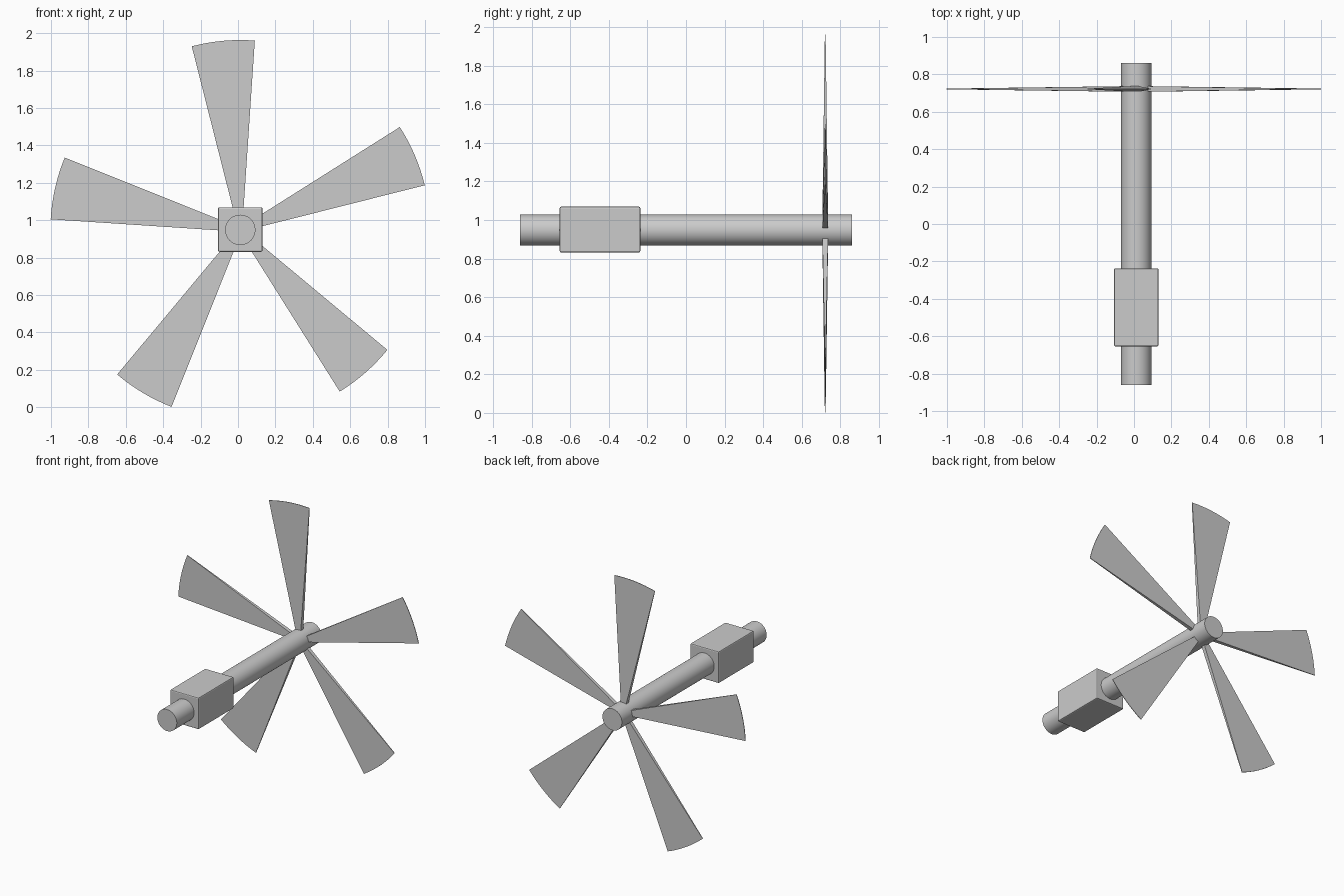
import bpy, bmesh
from math import radians, sin, cos, pi
from mathutils import Matrix, Vector

if "Cube" in bpy.data.objects:
    bpy.data.objects.remove(bpy.data.objects["Cube"])

CX, CZ = 0.012, 0.948      # rotor axis
BLADE_Y = 0.722
TIP_R = 1.015
ROOT_R = 0.05
HALF_ANGLE = radians(9.6)


def finish(bm, name):
    bmesh.ops.recalc_face_normals(bm, faces=bm.faces)
    mesh = bpy.data.meshes.new(name)
    bm.to_mesh(mesh)
    bm.free()
    obj = bpy.data.objects.new(name, mesh)
    bpy.context.collection.objects.link(obj)
    return obj


# Long round shaft along y
bpy.ops.mesh.primitive_cylinder_add(vertices=48, radius=0.081, depth=1.72,
                                    location=(CX, 0, CZ), rotation=(pi / 2, 0, 0))
bpy.context.object.name = "shaft"
bpy.ops.object.shade_smooth_by_angle(angle=radians(30))

# Square housing with slightly softened edges
bpy.ops.mesh.primitive_cube_add(size=1, location=(CX, -0.446, CZ + 0.002))
housing = bpy.context.object
housing.name = "housing"
housing.scale = (0.238, 0.418, 0.238)
bpy.ops.object.transform_apply(location=False, rotation=False, scale=True)
bevel = housing.modifiers.new("soft_edges", 'BEVEL')
bevel.width = 0.008
bevel.segments = 2


def blade(name, angle):
    """Tapered fan blade: narrow and thick at the root, wide and thin at the curved tip."""
    steps = 8
    outline = [(-0.018, ROOT_R, 0.015)]
    for i in range(steps + 1):
        a = HALF_ANGLE * (2 * i / steps - 1)
        outline.append((TIP_R * sin(a), TIP_R * cos(a), 0.002))
    outline.append((0.018, ROOT_R, 0.015))
    bm = bmesh.new()
    sides = [[bm.verts.new((x, s * t, z)) for x, z, t in outline] for s in (-1, 1)]
    n = len(outline)
    for v in sides:
        bm.faces.new(v)
    for i in range(n):
        j = (i + 1) % n
        bm.faces.new((sides[0][i], sides[0][j], sides[1][j], sides[1][i]))
    # lean from straight up to the wanted angle in the x-z plane
    turn = Matrix.Rotation(pi / 2 - angle, 4, 'Y')
    bm.transform(Matrix.Translation(Vector((CX, BLADE_Y, CZ))) @ turn)
    return finish(bm, name)


# Five evenly spaced blades
for k in range(5):
    blade(f"blade_{k + 1}", radians(95.2 + 72 * k))
